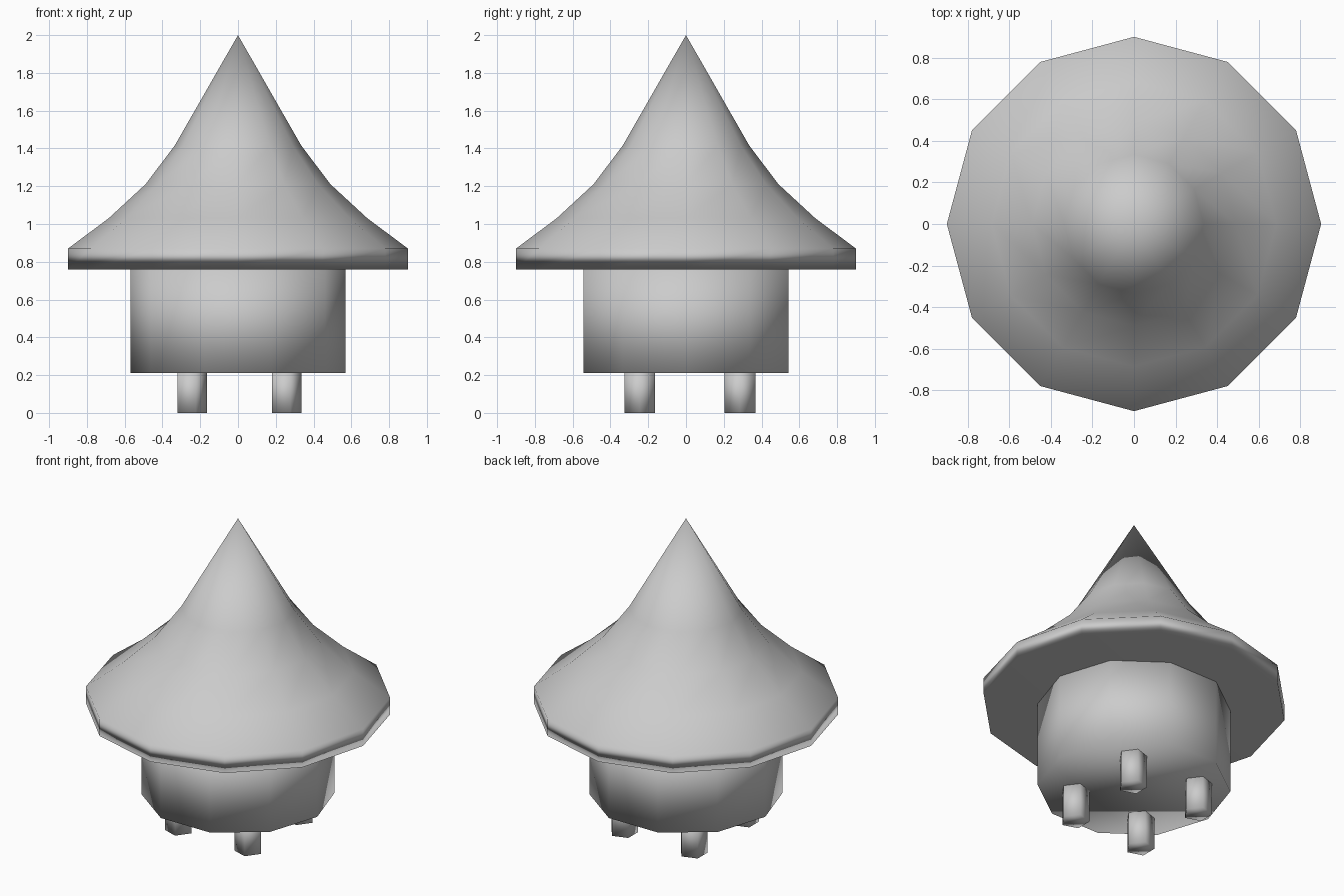
import bpy
import bmesh
from math import cos, sin, tau

if "Cube" in bpy.data.objects:
    bpy.data.objects.remove(bpy.data.objects["Cube"])


def lathe(name, profile, sides, x=0.0, y=0.0):
    """Closed solid from (radius, z) rings, bottom to top; radius 0 makes a point."""
    bm = bmesh.new()
    rings = []
    for r, z in profile:
        if r == 0:
            rings.append([bm.verts.new((0, 0, z))])
        else:
            rings.append([bm.verts.new((r * cos(tau * i / sides),
                                        r * sin(tau * i / sides), z))
                          for i in range(sides)])
    for low, high in zip(rings, rings[1:]):
        for i in range(sides):
            j = (i + 1) % sides
            if len(high) == 1:
                bm.faces.new((low[i], low[j], high[0]))
            else:
                bm.faces.new((low[i], low[j], high[j], high[i]))
    bm.faces.new(rings[0][::-1])
    if len(rings[-1]) > 1:
        bm.faces.new(rings[-1])
    for face in bm.faces:
        face.smooth = True
    mesh = bpy.data.meshes.new(name)
    bm.to_mesh(mesh)
    bm.free()
    obj = bpy.data.objects.new(name, mesh)
    obj.location = (x, y, 0)
    bpy.context.collection.objects.link(obj)
    return obj


# Flared pointed roof with a thin upright rim
roof = lathe("roof", [(0.90, 0.76), (0.90, 0.87), (0.685, 1.03),
                      (0.49, 1.21), (0.335, 1.415), (0, 2.0)], 12)
# Large underside dominates the rim shading
weighted = roof.modifiers.new("weighted_normals", "WEIGHTED_NORMAL")
weighted.mode = 'FACE_AREA'

# Ten-sided drum body
lathe("body", [(0.57, 0.21), (0.57, 0.76)], 10)

# Four five-sided legs
for side, x in (("left", -0.25), ("right", 0.25)):
    for end, y in (("front", -0.245), ("back", 0.285)):
        lathe(f"{end}_{side}_leg", [(0.086, 0), (0.086, 0.22)], 5, x, y)
